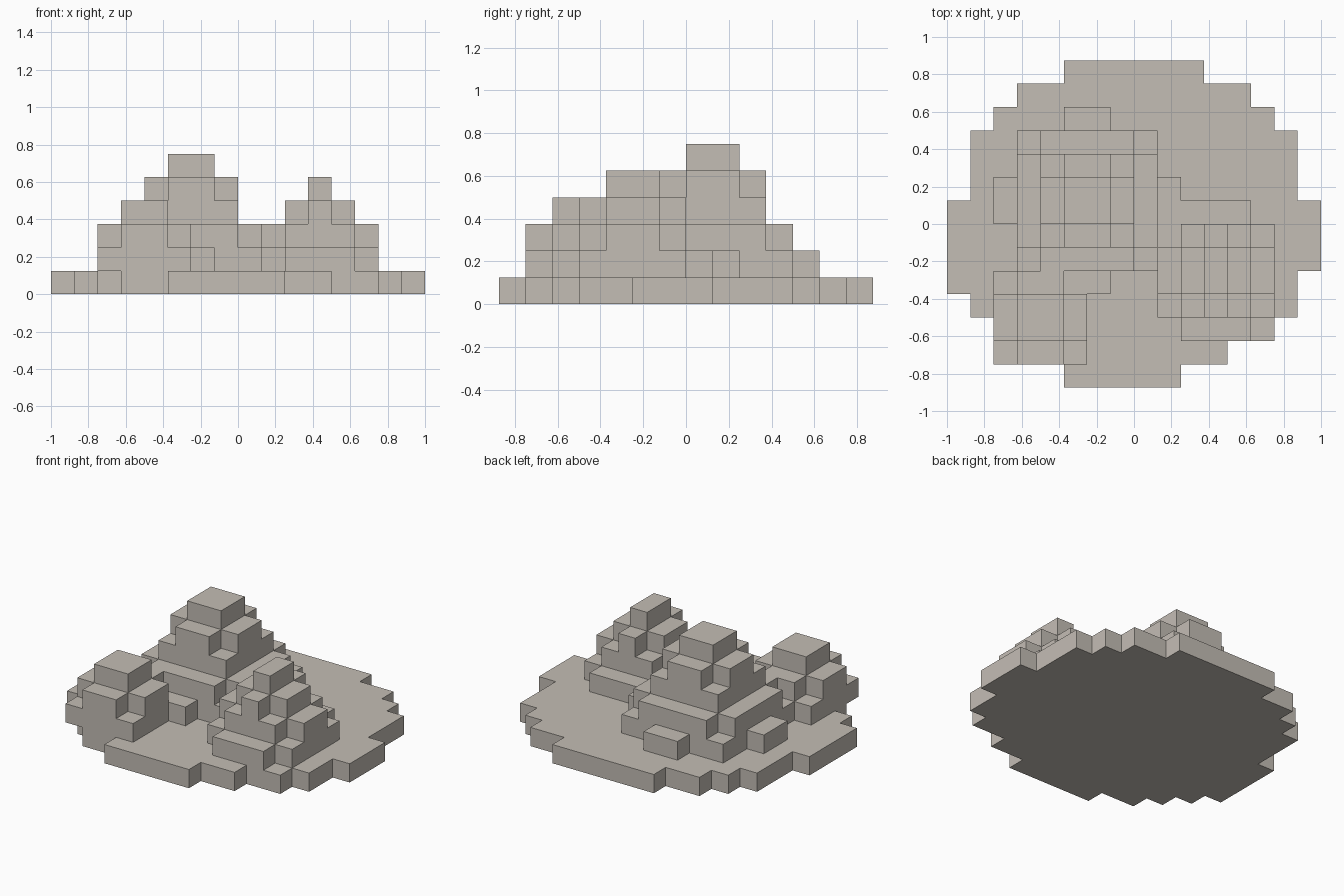
import bpy, bmesh
from mathutils import Vector

if "Cube" in bpy.data.objects:
    bpy.data.objects.remove(bpy.data.objects["Cube"])

U = 0.125  # block size; all layouts below are in whole blocks

stone = bpy.data.materials.new("warm grey stone")
stone.diffuse_color = (0.55, 0.51, 0.46, 1)
stone.use_nodes = True
stone.node_tree.nodes["Principled BSDF"].inputs["Base Color"].default_value = stone.diffuse_color


def fill(cells, z, *rects):
    """Add blocks of one layer from rectangles (x0, x1, y0, y1)."""
    for x0, x1, y0, y1 in rects:
        cells |= {(x, y, z) for x in range(x0, x1) for y in range(y0, y1)}


# Round ground slab, one rectangle per run of rows
ground = set()
fill(ground, 0, (-3, 3, 6, 7), (-5, 5, 5, 6), (-6, 6, 4, 5), (-7, 7, 1, 4),
     (-8, 8, -2, 1), (-8, 7, -3, -2), (-7, 7, -4, -3), (-6, 6, -5, -4),
     (-5, 4, -6, -5), (-3, 2, -7, -6))

# Large hill at the back left
large = set()
fill(large, 1, (-5, 1, -2, 4), (-6, 2, 0, 2), (-3, -1, -3, 5))
fill(large, 2, (-5, 1, -1, 3), (-4, 0, -2, 4))
fill(large, 3, (-4, 0, -1, 3))
fill(large, 4, (-4, 0, 0, 2), (-3, -1, -1, 3))
fill(large, 5, (-3, -1, 0, 2))

# Small hill at the front left
small = set()
fill(small, 1, (-6, -2, -6, -2))
fill(small, 2, (-6, -2, -5, -3), (-5, -3, -6, -2))
fill(small, 3, (-5, -3, -5, -3))

# Narrow hill on the right
narrow = set()
fill(narrow, 1, (1, 6, -4, 0), (2, 5, -5, 1))
fill(narrow, 2, (1, 6, -3, -1), (2, 5, -4, 0))
fill(narrow, 3, (2, 5, -3, -1), (3, 4, -4, 0))
fill(narrow, 4, (3, 4, -3, -1))

parts = {"ground_slab": ground, "large_hill": large,
         "small_hill": small, "narrow_hill": narrow}
solid = set().union(*parts.values())


def build(name, cells):
    """Outer skin of a block set, with flat areas merged."""
    bm = bmesh.new()
    for c in sorted(cells):
        for axis in range(3):
            for side in (0, 1):
                n = list(c)
                n[axis] += 2 * side - 1
                if tuple(n) in solid:
                    continue
                a, b = (axis + 1) % 3, (axis + 2) % 3
                quad = []
                for da, db in ((0, 0), (1, 0), (1, 1), (0, 1)):
                    p = list(c)
                    p[axis] += side
                    p[a] += da
                    p[b] += db
                    quad.append(bm.verts.new(Vector(p) * U))
                bm.faces.new(quad if side else quad[::-1])
    bmesh.ops.remove_doubles(bm, verts=bm.verts, dist=1e-4)
    bmesh.ops.dissolve_limit(bm, angle_limit=0.02, verts=bm.verts, edges=bm.edges)
    me = bpy.data.meshes.new(name)
    bm.to_mesh(me)
    bm.free()
    me.materials.append(stone)
    bpy.context.collection.objects.link(bpy.data.objects.new(name, me))


for part_name, part_cells in parts.items():
    build(part_name, part_cells)
